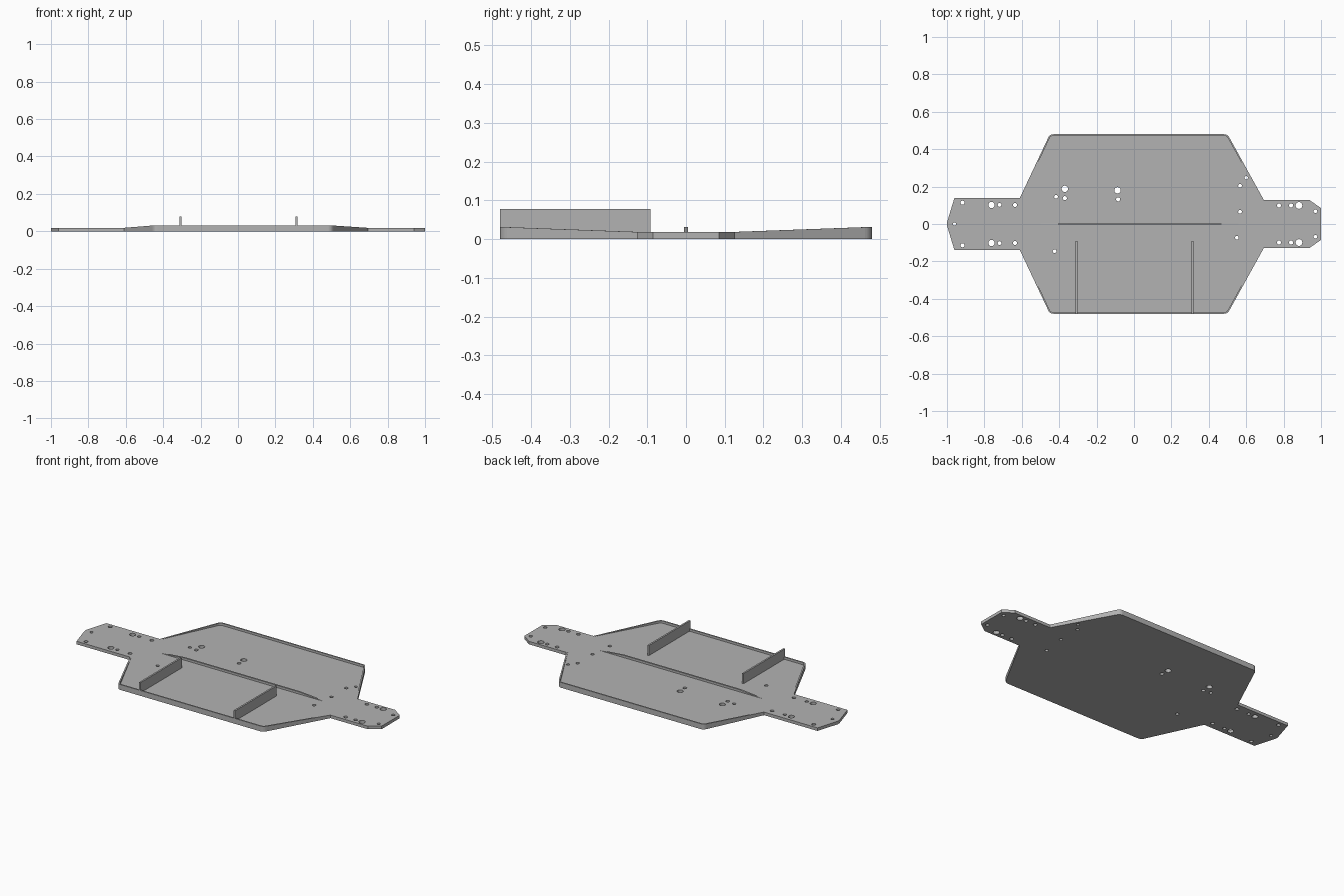
import bpy, bmesh
from mathutils import Vector, Matrix

if "Cube" in bpy.data.objects:
    bpy.data.objects.remove(bpy.data.objects["Cube"])

THICK, RIM_TOP, RIM_W = 0.018, 0.031, 0.008

grey = bpy.data.materials.new("plain grey")
grey.use_nodes = True
colour = (0.45, 0.45, 0.45, 1)
grey.diffuse_color = colour
grey.node_tree.nodes["Principled BSDF"].inputs["Base Color"].default_value = colour


def finish(name, bm):
    bmesh.ops.recalc_face_normals(bm, faces=bm.faces)
    mesh = bpy.data.meshes.new(name)
    bm.to_mesh(mesh)
    bm.free()
    mesh.materials.append(grey)
    obj = bpy.data.objects.new(name, mesh)
    bpy.context.collection.objects.link(obj)
    return obj


def prism(name, points, move):
    """Closed polygon swept along a vector."""
    bm = bmesh.new()
    face = bm.faces.new([bm.verts.new(p) for p in points])
    out = bmesh.ops.extrude_face_region(bm, geom=[face])
    verts = [v for v in out["geom"] if isinstance(v, bmesh.types.BMVert)]
    bmesh.ops.translate(bm, verts=verts, vec=move)
    return finish(name, bm)


def rounded(before, corner, after, r=0.02, steps=5):
    """Small curve that replaces a sharp corner."""
    a = corner + (before - corner).normalized() * r
    b = corner + (after - corner).normalized() * r
    return [a.lerp(corner, i / steps).lerp(corner.lerp(b, i / steps), i / steps)
            for i in range(steps + 1)]


# Half outline of the plate, on the +y side
neck_l, wide_l = Vector((-0.61, 0.14)), Vector((-0.45, 0.48))
wide_r, neck_r = Vector((0.5, 0.48)), Vector((0.695, 0.127))
side = ([neck_l] + rounded(neck_l, wide_l, wide_r)
        + rounded(wide_l, wide_r, neck_r) + [neck_r])
tail_l = [Vector((-1, 0.008)), Vector((-0.96, 0.14))]
tail_r = [Vector((0.94, 0.127)), Vector((1, 0.085))]
half = tail_l + side + tail_r
outline = half + [Vector((p.x, -p.y)) for p in reversed(half)]
plate = prism("base_plate", [(p.x, p.y, 0) for p in outline], (0, 0, THICK))

# Screw holes: x, y, radius; the paired ones repeat on the -y side
paired = [(-0.917, 0.114, 0.011), (-0.762, 0.102, 0.017), (-0.719, 0.102, 0.01),
          (-0.636, 0.102, 0.011), (0.775, 0.099, 0.011), (0.84, 0.099, 0.011),
          (0.882, 0.099, 0.018), (0.97, 0.068, 0.01)]
single = [(-0.96, 0, 0.009), (-0.37, 0.188, 0.017), (-0.417, 0.145, 0.01),
          (-0.37, 0.138, 0.011), (-0.088, 0.18, 0.017), (-0.085, 0.132, 0.011),
          (-0.425, -0.145, 0.01), (0.6, 0.247, 0.009), (0.567, 0.204, 0.01),
          (0.567, 0.065, 0.01), (0.55, -0.073, 0.01)]
holes = single + paired + [(x, -y, r) for x, y, r in paired]
bm = bmesh.new()
for x, y, r in holes:
    bmesh.ops.create_cone(bm, cap_ends=True, segments=20, radius1=r, radius2=r,
                          depth=0.1, matrix=Matrix.Translation((x, y, 0)))
cutter = finish("hole_cutter", bm)
cutter.hide_render = True
mod = plate.modifiers.new("holes", "BOOLEAN")
mod.operation, mod.solver, mod.object = "DIFFERENCE", "EXACT", cutter
bpy.context.view_layer.objects.active = plate
bpy.ops.object.modifier_apply(modifier=mod.name)
bpy.data.objects.remove(cutter)


# Raised rims, ramping up from the necks along the slanted edges
def rim(name, sign):
    bm = bmesh.new()
    rings = []
    for i, p in enumerate(side):
        tangent = (side[min(i + 1, len(side) - 1)] - side[max(i - 1, 0)]).normalized()
        inner = p + Vector((tangent.y, -tangent.x)) * RIM_W
        low = neck_l.y if p.x < 0 else neck_r.y
        t = (p.y - low) / (wide_l.y - low)
        top = THICK + 0.0005 + (RIM_TOP - THICK) * t
        rings.append([bm.verts.new((q.x, sign * q.y, z)) for q, z in
                      ((p, THICK), (p, top), (inner, top), (inner, THICK))])
    for a, b in zip(rings, rings[1:]):
        for k in range(4):
            n = (k + 1) % 4
            bm.faces.new((a[k], a[n], b[n], b[k]))
    bm.faces.new(rings[0])
    bm.faces.new(rings[-1])
    finish(name, bm)


rim("back_rim", 1)
rim("front_rim", -1)

# Centre rib with tapered ends
rib = [(-0.5, THICK), (-0.35, RIM_TOP), (0.41, RIM_TOP), (0.56, THICK)]
prism("centre_rib", [(x, -0.005, z) for x, z in rib], (0, 0.01, 0))

# Two upright dividers on the front half
for name, x in (("right_divider", -0.308), ("left_divider", 0.313)):
    wall = [(-0.48, THICK), (-0.48, 0.078), (-0.092, 0.078), (-0.092, THICK)]
    prism(name, [(x - 0.005, y, z) for y, z in wall], (0.01, 0, 0))
